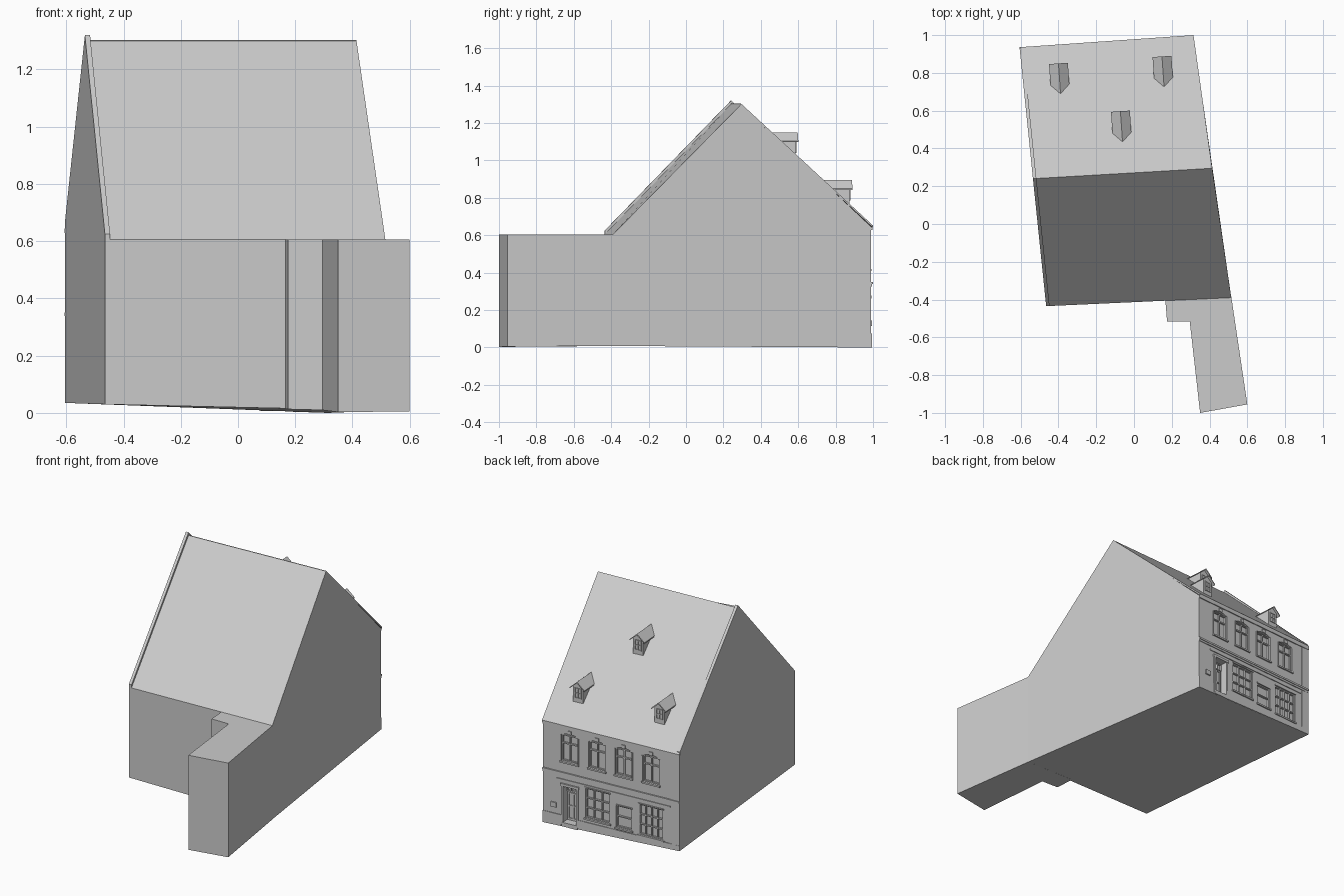
import bpy, bmesh
from math import atan2
from mathutils import Matrix, Vector

cube = bpy.data.objects.get("Cube")
if cube:
    bpy.data.objects.remove(cube, do_unlink=True)

grey = bpy.data.materials.new("light_grey")
grey.use_nodes = True
COLOUR = (0.6, 0.6, 0.6, 1)
grey.diffuse_color = COLOUR
grey.node_tree.nodes["Principled BSDF"].inputs["Base Color"].default_value = COLOUR


def make(name, solids):
    """One object from pairs of matching rings, each pair a closed solid."""
    bm = bmesh.new()
    for ring_a, ring_b in solids:
        a = [bm.verts.new(p) for p in ring_a]
        b = [bm.verts.new(p) for p in ring_b]
        bm.faces.new(a)
        bm.faces.new(b[::-1])
        for i in range(len(a)):
            j = (i + 1) % len(a)
            bm.faces.new((a[j], a[i], b[i], b[j]))
    bmesh.ops.recalc_face_normals(bm, faces=bm.faces)
    mesh = bpy.data.meshes.new(name)
    bm.to_mesh(mesh)
    bm.free()
    mesh.materials.append(grey)
    obj = bpy.data.objects.new(name, mesh)
    bpy.context.collection.objects.link(obj)
    return obj


def slab(frame, outline, y0, y1):
    """Outline in (x, z) extruded along the frame's y axis."""
    return ([frame @ Vector((x, y0, z)) for x, z in outline],
            [frame @ Vector((x, y1, z)) for x, z in outline])


def rect(x0, x1, z0, z1):
    return [(x0, z0), (x1, z0), (x1, z1), (x0, z1)]


def arch(x0, x1, z0, z1, rise=0.012):
    w = x1 - x0
    return rect(x0, x1, z0, z1 - rise)[:3] + [
        (x0 + w * 0.75, z1 - rise / 4), (x0 + w / 2, z1),
        (x0 + w * 0.25, z1 - rise / 4), (x0, z1 - rise)]


def lattice(frame, x0, x1, z0, z1, cols, rows, y0, y1, t=0.005):
    """Outer frame and glazing bars."""
    parts = []
    for i in range(cols + 1):
        x = x0 + t / 2 + (x1 - x0 - t) * i / cols
        parts.append(slab(frame, rect(x - t / 2, x + t / 2, z0, z1), y0, y1))
    for i in range(rows + 1):
        z = z0 + t / 2 + (z1 - z0 - t) * i / rows
        parts.append(slab(frame, rect(x0, x1, z - t / 2, z + t / 2), y0, y1))
    return parts


# House body: a gabled block, skewed in plan
left = [(-.465, -.435, .03), (-.465, -.435, .605), (-.535, .24, 1.30),
        (-.605, .926, .645), (-.605, .926, .035)]
right = [(.515, -.39, .008), (.515, -.39, .605), (.414, .295, 1.30),
         (.315, .99, .645), (.315, .99, 0)]
body = make("house_body", [(left, right)])

# Rear wing with a flat roof
plan = [(.165, -.39, .015), (.175, -.515, .013), (.295, -.515, .01),
        (.35, -1, .003), (.60, -.955, .005), (.515, -.385, .008)]
make("flat_roof_wing", [(plan, [(x, y, .605) for x, y, z in plan])])

# Main roof covering with a small eave over the facade
def lowered(points, d):
    return [(x, y, z - d) for x, y, z in points]

cover = [(-.535, .24, 1.303), (.414, .295, 1.303), (.315, 1.0, .652), (-.605, .936, .652)]
make("street_roof", [(cover, lowered(cover, .012))])

# Raised coping along the left gable
coping = [Vector(p) for p in left[1:4]]
ring = [p + Vector((0, 0, .02)) for p in coping] + [p - Vector((0, 0, .01)) for p in coping[::-1]]
make("gable_coping", [(ring, [p + Vector((.018, .001, 0)) for p in ring])])

# Facade frame: x along the wall, y outwards
corner, other = Vector(left[3]), Vector(right[3])
angle = atan2(other.y - corner.y, other.x - corner.x)
wall = Matrix.Translation((corner.x, corner.y, 0)) @ Matrix.Rotation(angle, 4, 'Z')
W = (other - corner).to_2d().length

# Openings, measured from the door end of the facade
upper = [(W * (1 - b), W * (1 - a)) for a, b in ((.135, .255), (.335, .455), (.53, .65), (.73, .85))]
shop = [(W * .51, W * .69, .095, .285, 3, 3), (W * .35, W * .465, .085, .225, 1, 2),
        (W * .12, W * .30, .075, .27, 4, 3)]
DOOR = (W * .755, W * .85)
cuts = [slab(wall, arch(a, b, .42, .60), -.016, .05) for a, b in upper]
cuts += [slab(wall, rect(*s[:4]), -.016, .05) for s in shop]
cuts.append(slab(wall, rect(*DOOR, .03, .262), -.05, .05))
cutter = make("opening_cutter", cuts)
cutter.hide_render = True
mod = body.modifiers.new("openings", 'BOOLEAN')
mod.operation = 'DIFFERENCE'
mod.solver = 'EXACT'
mod.object = cutter
bpy.context.view_layer.objects.active = body
bpy.ops.object.modifier_apply(modifier=mod.name)
bpy.data.objects.remove(cutter, do_unlink=True)

# Upper windows: sashes, sills and lintels
sashes, trim = [], []
for a, b in upper:
    sashes += lattice(wall, a, b, .42, .588, 2, 1, -.016, -.006, .007)
    sashes.append(slab(wall, rect(a, b, .53, .538), -.016, -.005))
    trim.append(slab(wall, rect(a - .008, b + .008, .41, .42), -.01, .009))
    trim.append(slab(wall, rect((a + b) / 2 - .012, (a + b) / 2 + .012, .598, .62), -.01, .006))
    for x in (a - .006, b):
        trim.append(slab(wall, rect(x, x + .006, .42, .585), -.01, .004))
make("upper_sashes", sashes)
make("upper_window_trim", trim)

# Ground floor windows
panes, sills = [], []
for a, b, z0, z1, cols, rows in shop:
    panes += lattice(wall, a, b, z0, z1, cols, rows, -.016, -.004, .007)
    sills.append(slab(wall, rect(a - .006, b + .006, z0 - .01, z0), -.01, .009))
    sills.append(slab(wall, rect(a - .004, b + .004, z1, z1 + .007), -.01, .005))
make("shop_window_bars", panes)
make("shop_window_sills", sills)

# Door: leaf with raised panels, surround and step
a, b = DOOR
leaf = [slab(wall, rect(a, b, .03, .215), -.052, -.042)]
leaf += lattice(wall, a + .008, b - .008, .04, .21, 2, 2, -.045, -.036, .008)
leaf += lattice(wall, a, b, .215, .262, 3, 1, -.052, -.038)
make("door", leaf)
make("door_surround", [
    slab(wall, rect(a - .014, a, .02, .27), -.01, .007),
    slab(wall, rect(b, b + .014, .02, .27), -.01, .007),
    slab(wall, rect(a - .018, b + .018, .262, .278), -.01, .009)])
make("door_step", [slab(wall, rect(a - .01, b + .01, .006, .032), -.05, .008)])

# String courses, plinths, corner pier and wall box
make("facade_bands", [
    slab(wall, rect(0, W, .338, .35), -.01, .009),
    slab(wall, rect(0, W, .326, .338), -.01, .005),
    slab(wall, rect(W * .07, W * .9, .297, .305), -.01, .005),
    slab(wall, rect(0, W, .628, .645), -.01, .006)])
make("plinth", [
    slab(wall, [(0, .035), (a - .014, .01), (a - .014, .068), (0, .068)], -.01, .004),
    slab(wall, [(b + .014, .004), (W, 0), (W, .075), (b + .014, .075)], -.01, .004)])
make("corner_pier", [slab(wall, rect(0, W * .06, .06, .63), -.01, .003)])
make("wall_box", [slab(wall, rect(W * .9, W * .94, .115, .145), -.01, .008)])

# Three gabled dormers on the street side
for n, (x, y, top) in enumerate(((.148, .887, .895), (-.4, .85, .895), (-.072, .597, 1.15)), 1):
    f = Matrix.Translation((x, y, top)) @ Matrix.Rotation(angle, 4, 'Z')
    chevron = [(-.05, -.045), (0, 0), (.05, -.045), (.05, -.052), (0, -.009), (-.05, -.052)]
    make(f"dormer_roof_{n}", [slab(f, chevron, -.175, 0)])
    gable = [(-.034, -.15), (.034, -.15), (.034, -.038), (0, -.007), (-.034, -.038)]
    make(f"dormer_body_{n}", [slab(f, gable, -.165, -.014)])
    make(f"dormer_window_{n}", lattice(f, -.022, .022, -.11, -.045, 2, 2, -.02, -.009))
